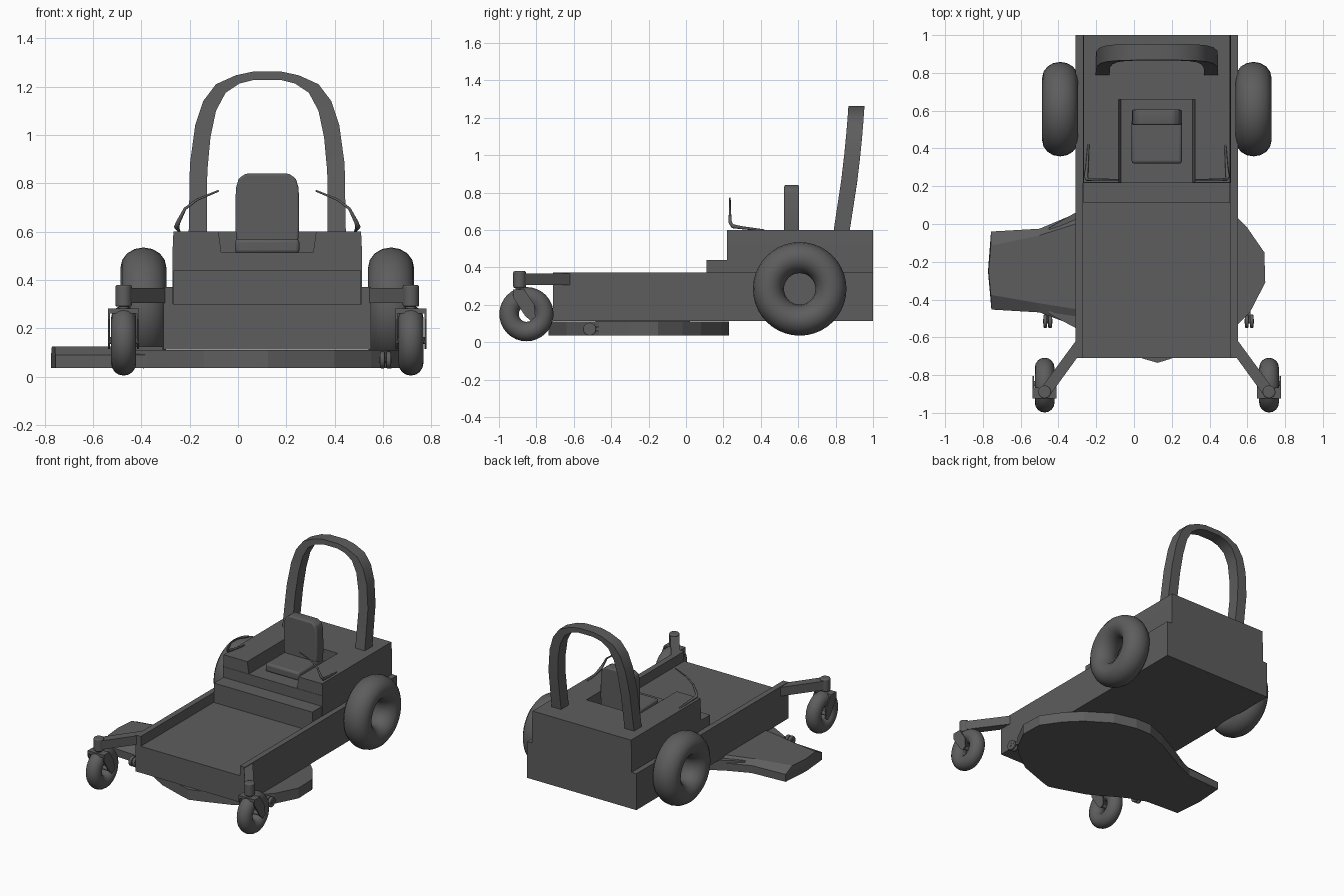
import bpy, bmesh, math
from mathutils import Vector

cube = bpy.data.objects.get("Cube")
if cube:
    bpy.data.objects.remove(cube, do_unlink=True)

CX = 0.121  # centre line of the machine
grey = bpy.data.materials.new("dark grey")
grey.use_nodes = True
grey.diffuse_color = (0.11, 0.11, 0.11, 1)
grey.node_tree.nodes["Principled BSDF"].inputs["Base Color"].default_value = (0.11, 0.11, 0.11, 1)


def finish(name, bm, smooth=None, bevel=0):
    bmesh.ops.recalc_face_normals(bm, faces=bm.faces[:])
    mesh = bpy.data.meshes.new(name)
    bm.to_mesh(mesh)
    bm.free()
    obj = bpy.data.objects.new(name, mesh)
    bpy.context.collection.objects.link(obj)
    mesh.materials.append(grey)
    if bevel:
        mod = obj.modifiers.new("rounding", "BEVEL")
        mod.width, mod.segments = bevel, 3
    if smooth:
        bpy.ops.object.select_all(action="DESELECT")
        obj.select_set(True)
        bpy.context.view_layer.objects.active = obj
        bpy.ops.object.shade_smooth_by_angle(angle=math.radians(smooth))
    return obj


def loft(name, rings, smooth=None, bevel=0):
    """Skin a list of equal-length point rings and cap both ends."""
    bm = bmesh.new()
    loops = [[bm.verts.new(p) for p in ring] for ring in rings]
    n = len(loops[0])
    for a, b in zip(loops, loops[1:]):
        for i in range(n):
            j = (i + 1) % n
            bm.faces.new((a[i], a[j], b[j], b[i]))
    bm.faces.new(loops[0][::-1])
    bm.faces.new(loops[-1])
    return finish(name, bm, smooth, bevel)


def prism(name, outline, z0, z1, top=None, **kw):
    return loft(name, [[(x, y, z0) for x, y in outline],
                       [(x, y, z1) for x, y in top or outline]], **kw)


def box(name, x0, x1, y0, y1, z0, z1, **kw):
    return prism(name, [(x0, y0), (x1, y0), (x1, y1), (x0, y1)], z0, z1, **kw)


def side_plate(name, x, thick, outline):
    """Extrude a (y, z) outline across x."""
    return loft(name, [[(x + d, y, z) for y, z in outline] for d in (-thick / 2, thick / 2)])


def tyre(name, centre, radius, tube, half_width, segs=40, sides=16):
    bm = bmesh.new()
    rows = []
    for i in range(segs):
        a = math.tau * i / segs
        row = []
        for k in range(sides):
            b = math.tau * k / sides
            r = radius - tube + tube * math.cos(b)
            row.append(bm.verts.new(Vector(centre) + Vector(
                (half_width * math.sin(b), r * math.cos(a), r * math.sin(a)))))
        rows.append(row)
    for i in range(segs):
        for k in range(sides):
            m, n = (i + 1) % segs, (k + 1) % sides
            bm.faces.new((rows[i][k], rows[m][k], rows[m][n], rows[i][n]))
    return finish(name, bm, smooth=60)


def cylinder(name, centre, radius, depth, axis="Z", bevel=0):
    c = Vector(centre)
    rings = []
    for h in (-depth / 2, depth / 2):
        ring = []
        for i in range(16):
            u, v = (radius * f(math.tau * i / 16) for f in (math.cos, math.sin))
            ring.append(c + Vector((u, v, h) if axis == "Z" else (h, u, v)))
        rings.append(ring)
    return loft(name, rings, smooth=40, bevel=bevel)


def tube(name, points, radii):
    pts = [Vector(p) for p in points]
    rings = []
    for i, p in enumerate(pts):
        d = (pts[min(i + 1, len(pts) - 1)] - pts[max(i - 1, 0)]).normalized()
        u = d.orthogonal().normalized() if i == 0 else (u - d * u.dot(d)).normalized()
        v = d.cross(u)
        rings.append([p + (u * math.cos(t) + v * math.sin(t)) * radii[i]
                      for t in (math.tau * k / 8 for k in range(8))])
    return loft(name, rings, smooth=50)


# Chassis: low floor between raised side rails
box("floor_body", CX - 0.39, CX + 0.39, -0.71, 1.0, 0.113, 0.302)
box("foot_step", CX - 0.388, CX + 0.388, 0.11, 0.23, 0.3, 0.44)

# Rear housing with an open-fronted well for the seat
box("housing_base", CX - 0.392, CX + 0.392, 0.218, 1.0, 0.3, 0.515)


def well_outline(w, inner):
    half = [(w, 1.0), (w, 0.22), (inner, 0.22), (inner, 0.66)]
    return [(CX + x, y) for x, y in half] + [(CX - x, y) for x, y in reversed(half)]


prism("housing_top", well_outline(0.392, 0.19), 0.515, 0.6, top=well_outline(0.388, 0.202))

# Seat
box("seat_cushion", CX - 0.133, CX + 0.133, 0.32, 0.56, 0.51, 0.57, bevel=0.015, smooth=40)
loft("seat_back", [[(CX + x, y, z) for x, z in
     [(-0.125, 0.53), (0.125, 0.53), (0.132, 0.62), (0.13, 0.78), (0.118, 0.82), (0.09, 0.84),
      (-0.09, 0.84), (-0.118, 0.82), (-0.13, 0.78), (-0.132, 0.62)]] for y in (0.525, 0.605)],
     bevel=0.008, smooth=40)

# Roll bar: rectangular section that thins toward the top and leans back
half_bar = [  # outer x, outer z, inner x, inner z
    (0.325, 0.59, 0.25, 0.59), (0.32, 0.88, 0.248, 0.85), (0.298, 1.04, 0.235, 0.99),
    (0.265, 1.14, 0.212, 1.1), (0.212, 1.21, 0.172, 1.175), (0.13, 1.247, 0.115, 1.213),
    (0.06, 1.262, 0.055, 1.228)]
bar = [(-a, b, -c, d) for a, b, c, d in half_bar] + half_bar[::-1]


def lean(z):
    t = (z - 0.6) / 0.66
    return 0.833 + 0.115 * t - 0.037 * t * t


loft("roll_bar", [[(CX + ox, lean(oz) - 0.043, oz), (CX + ox, lean(oz) + 0.043, oz),
                   (CX + ix, lean(iz) + 0.043, iz), (CX + ix, lean(iz) - 0.043, iz)]
                  for ox, oz, ix, iz in bar], smooth=35)

# Paired parts on both sides
for s, side in ((-1, "right"), (1, "left")):
    def X(v):
        return CX + s * v

    prism(side + "_rail", [(X(0.43), -0.63), (X(0.43), 1.0), (X(0.39), 1.0), (X(0.39), -0.71),
                           (X(0.43), -0.71)], 0.113, 0.372)
    prism(side + "_caster_arm", [(X(0.43), -0.62), (X(0.39), -0.66), (X(0.425), -0.712),
                                 (X(0.565), -0.905), (X(0.61), -0.865)], 0.305, 0.368)
    tyre(side + "_rear_tyre", (X(0.512), 0.608, 0.285), 0.25, 0.083, 0.095)

    # Caster with pivot, fork and tyre
    cx = X(0.594)
    cylinder(side + "_caster_pivot", (cx, -0.89, 0.335), 0.034, 0.09, bevel=0.008)
    cylinder(side + "_caster_stem", (cx, -0.89, 0.29), 0.022, 0.05)
    box(side + "_fork_crown", cx - 0.063, cx + 0.063, -0.925, -0.865, 0.262, 0.282)
    for d in (-0.06, 0.06):
        side_plate(side + "_fork_blade", cx + d, 0.008,
                   [(-0.925, 0.282), (-0.865, 0.282), (-0.81, 0.2), (-0.805, 0.135),
                    (-0.83, 0.115), (-0.86, 0.14), (-0.925, 0.24)])
    cylinder(side + "_caster_axle", (cx, -0.845, 0.15), 0.014, 0.12, axis="X")
    tyre(side + "_caster_tyre", (cx, -0.853, 0.15), 0.145, 0.052, 0.052, segs=32)

    # Anti-scalp roller on the deck
    rx = -0.457 if s < 0 else 0.61
    for d in (-0.013, 0.013):
        cylinder(side + "_deck_roller", (rx + d, -0.515, 0.07), 0.035, 0.02, axis="X", bevel=0.005)
    cylinder(side + "_roller_axle", (rx, -0.515, 0.07), 0.012, 0.05, axis="X")
    box(side + "_roller_bracket", rx - 0.006, rx + 0.006, -0.515, -0.42, 0.06, 0.08)

    # Steering lever sweeping forward, up and inward
    tube(side + "_lever", [(X(0.362), 0.42, 0.598), (X(0.37), 0.3, 0.612), (X(0.375), 0.25, 0.62),
                           (X(0.368), 0.236, 0.64), (X(0.34), 0.235, 0.695), (X(0.29), 0.235, 0.733),
                           (X(0.2), 0.235, 0.77)],
         [0.005, 0.008, 0.011, 0.009, 0.006, 0.005, 0.004])

# Mowing deck: rounded shell
deck = [(0.055, -0.715), (0.125, -0.735), (0.19, -0.715), (0.4, -0.64), (0.55, -0.53),
        (0.615, -0.465), (0.695, -0.31), (0.69, -0.15), (0.6, -0.02), (0.5, 0.08),
        (0.33, 0.19), (0.17, 0.23), (0.05, 0.23), (-0.1, 0.17), (-0.31, 0.06),
        (-0.45, -0.02), (-0.45, -0.475), (-0.31, -0.55), (-0.14, -0.65)]
prism("mowing_deck", deck, 0.037, 0.11)

# Discharge chute with sloping shoulders
chute = [(-0.31, -0.54), (-0.5, -0.468), (-0.755, -0.453), (-0.773, -0.25),
         (-0.757, -0.04), (-0.5, -0.025), (-0.31, 0.055)]
chute_top = [(-0.31, -0.45), (-0.5, -0.42), (-0.758, -0.375), (-0.77, -0.25),
             (-0.758, -0.115), (-0.5, -0.06), (-0.31, 0.0)]
loft("discharge_chute", [[(x, y, 0.037) for x, y in chute], [(x, y, 0.09) for x, y in chute],
                         [(x, y, 0.125) for x, y in chute_top]])
